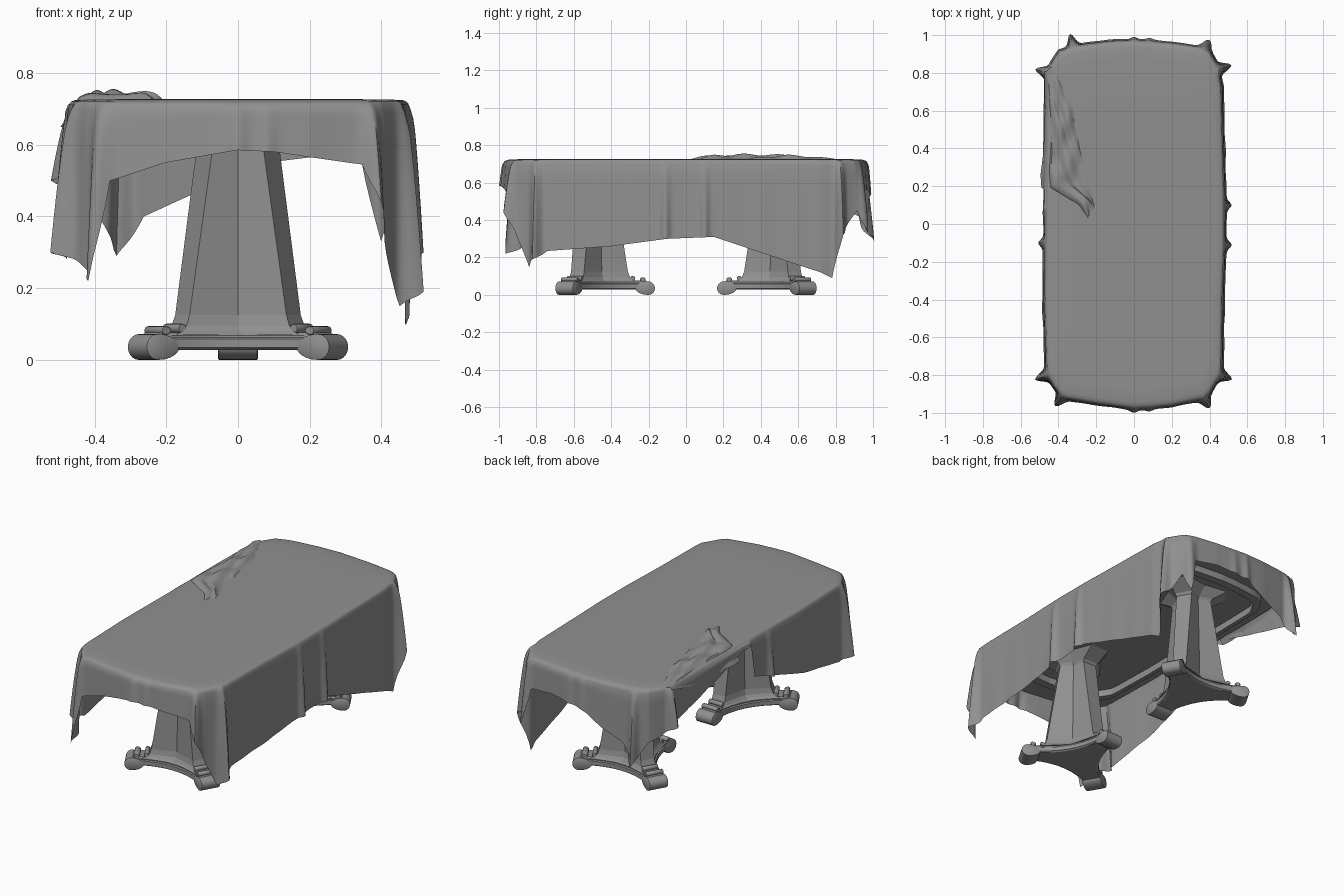
import bpy, math
from mathutils import Vector

old = bpy.data.objects.get("Cube")
if old:
    bpy.data.objects.remove(old, do_unlink=True)

grey = bpy.data.materials.new("plain_grey")
grey.use_nodes = True
colour = (0.28, 0.28, 0.28, 1)
grey.diffuse_color = colour
grey.node_tree.nodes["Principled BSDF"].inputs["Base Color"].default_value = colour


def add_mesh(name, verts, faces, smooth=None):
    mesh = bpy.data.meshes.new(name)
    mesh.from_pydata(verts, [], faces)
    mesh.materials.append(grey)
    obj = bpy.data.objects.new(name, mesh)
    bpy.context.collection.objects.link(obj)
    bpy.ops.object.select_all(action='DESELECT')
    obj.select_set(True)
    bpy.context.view_layer.objects.active = obj
    bpy.ops.object.mode_set(mode='EDIT')
    bpy.ops.mesh.select_all(action='SELECT')
    bpy.ops.mesh.normals_make_consistent(inside=False)
    bpy.ops.object.mode_set(mode='OBJECT')
    if smooth:
        bpy.ops.object.shade_smooth_by_angle(angle=math.radians(smooth))
    return obj


def loft(name, rings, smooth=None, caps=True, closed=False):
    """Skin a list of equal closed rings."""
    n, m = len(rings[0]), len(rings)
    verts = [p for ring in rings for p in ring]
    faces = []
    for j in range(m if closed else m - 1):
        k = (j + 1) % m
        for i in range(n):
            i2 = (i + 1) % n
            faces.append((j * n + i, j * n + i2, k * n + i2, k * n + i))
    if caps and not closed:
        faces.append(tuple(range(n)))
        faces.append(tuple(range((m - 1) * n, m * n)))
    return add_mesh(name, verts, faces, smooth)


def lerp_keys(t, keys):
    for (a, va), (b, vb) in zip(keys, keys[1:]):
        if t <= b:
            return va + (vb - va) * max(0, t - a) / (b - a)
    return keys[-1][1]


# Cloth edge: plan position and hem height, counter-clockwise from the front
edge = [
    (0, -.97, .585), (.1, -.965, .58), (.2, -.955, .565), (.34, -.925, .545),
    (.37, -.92, .44), (.4, -.89, .3), (.435, -.83, .15), (.455, -.8, .19),
    (.46, -.74, .235), (.465, -.4, .26), (.475, -.1, .3), (.475, .15, .31),
    (.47, .3, .26), (.46, .72, .12), (.45, .78, .09), (.45, .82, .32),
    (.43, .85, .37), (.4, .9, .45), (.37, .92, .33), (.34, .93, .55),
    (.2, .95, .565), (0, .965, .54), (-.13, .96, .46), (-.26, .945, .4),
    (-.32, .935, .29), (-.39, .91, .42), (-.43, .85, .45), (-.455, .8, .5),
    (-.46, .74, .52), (-.465, .45, .6), (-.465, .15, .69), (-.465, .08, .69),
    (-.465, .05, .5), (-.47, -.4, .35), (-.46, -.75, .28), (-.455, -.8, .3),
    (-.42, -.86, .26), (-.38, -.91, .22), (-.35, -.92, .5), (-.2, -.945, .55),
]
# Folds standing out from the edge: position and reach
folds = [
    (.455, -.8, .05), (.37, -.92, .045), (-.455, -.8, .055), (-.38, -.91, .05),
    (.45, .82, .055), (.37, .92, .045), (-.455, .8, .055), (-.32, .935, .06),
    (.475, .1, .025), (.475, -.11, .025), (-.47, -.1, .025),
    (0, .965, .012), (.08, .96, .008), (0, -.97, .012), (.08, -.965, .01),
]

samples = []
for a, b in zip(edge, edge[1:] + edge[:1]):
    a, b = Vector(a), Vector(b)
    steps = max(2, math.ceil((b - a).to_2d().length / .01))
    samples += [a.lerp(b, i / steps) for i in range(steps)]
count = len(samples)


def cloth_ring(s):
    """Ring of the hanging cloth, s = 0 at the table edge and 1 at the hem."""
    ring, run = [], 0
    for i, p in enumerate(samples):
        ahead, behind = samples[(i + 5) % count], samples[i - 5]
        tangent = (ahead - behind).to_2d().normalized()
        run += (p - samples[i - 1]).to_2d().length if i else 0
        fin = max(h * math.exp(-((p.x - x) ** 2 + (p.y - y) ** 2) / .022 ** 2)
                  for x, y, h in folds)
        wave = .0012 * (math.sin(run * 23) + math.sin(run * 37 + 1))
        out = .008 * min(1, s * 8) + (.008 + wave) * s + fin * s ** .6
        ring.append((p.x + tangent.y * out, p.y - tangent.x * out,
                     .714 + (p.z - .714) * s))
    return ring


def scaled_ring(k, z):
    return [(p.x * k, p.y * k, z) for p in samples]


top = [scaled_ring(k, z) for k, z in
       ((.02, .727), (.4, .727), (.7, .727), (.9, .726), (.97, .724), (.99, .72))]
hang = [cloth_ring(s) for s in (0, .04, .1, .18, .28, .4, .52, .64, .76, .88, 1)]
cloth = loft("tablecloth", top + hang, 50, caps=False)
# Close the small hole in the middle of the cloth
bpy.ops.object.mode_set(mode='EDIT')
bpy.ops.mesh.select_all(action='DESELECT')
bpy.ops.object.mode_set(mode='OBJECT')
for v in cloth.data.vertices[:count]:
    v.select = True
bpy.ops.object.mode_set(mode='EDIT')
bpy.ops.mesh.merge(type='CENTER')
bpy.ops.object.mode_set(mode='OBJECT')

# Gathered cloth lying on the table edge
rows, cols = 56, 28
verts, faces = [], []
for i in range(rows + 1):
    y = .03 + .79 * i / rows
    left = lerp_keys(y, [(.03, -.25), (.12, -.33), (.2, -.49), (.27, -.495),
                         (.4, -.475), (.82, -.475)])
    right = lerp_keys(y, [(.03, -.22), (.1, -.2), (.2, -.22), (.4, -.28),
                          (.6, -.31), (.82, -.39)])
    fade = min(1, (y - .02) / .1, (.86 - y) / .3)
    for j in range(cols + 1):
        v = j / cols
        fold = math.sin(v * 15 + y * 16) + .7 * math.sin(v * 8 - y * 30)
        mound = math.sin(math.pi * v ** 1.25) ** .8 if 0 < j < cols else 0
        z = .72 + mound * fade * (.022 + .008 * fold)
        if v < .2:
            z -= (.2 - v) * .35 * fade
        verts.append((left + (right - left) * v, y + .012 * math.sin(v * 9 + y * 20), z))
for i in range(rows):
    for j in range(cols):
        a = i * (cols + 1) + j
        faces.append((a, a + 1, a + cols + 2, a + cols + 1))
add_mesh("gathered_cloth", verts, faces, 40)

# Tabletop and the apron frame under it
loft("tabletop", [scaled_ring(.97, .665), scaled_ring(.985, .675), scaled_ring(.985, .71)], 30)
loft("apron", [scaled_ring(k, z) for k, z in
               ((.8, .625), (.8, .67), (.75, .67), (.75, .625))], 30, closed=True)


def tri_ring(z, r, half, mid, steps, cy, flip):
    """Three blunt corners joined by sides that bow in to distance mid."""
    ring = []
    for k in range(3):
        a = math.radians(90 + 120 * k)
        b = a + math.radians(120)
        p = Vector((math.cos(a), math.sin(a))) * r + Vector((-math.sin(a), math.cos(a))) * half
        q = Vector((math.cos(b), math.sin(b))) * r - Vector((-math.sin(b), math.cos(b))) * half
        m = (a + b) / 2
        ctrl = Vector((math.cos(m), math.sin(m))) * mid * 2 - (p + q) / 2
        for i in range(steps + 1):
            t = i / steps
            c = p * (1 - t) ** 2 + ctrl * 2 * t * (1 - t) + q * t * t
            ring.append((c.x, (c.y + cy) * flip, z))
    return ring


def roll(name, angle, r, z, radius, half, cy, flip, tail=1):
    """Round bar lying across one arm; tail stretches its inner side."""
    a = math.radians(angle)
    out, side = Vector((math.cos(a), math.sin(a), 0)), Vector((-math.sin(a), math.cos(a), 0))
    rings = []
    for w, k in ((-half, .88), (-half * .95, 1), (half * .95, 1), (half, .88)):
        ring = []
        for i in range(20):
            t = math.tau * i / 20
            reach = math.cos(t) * radius * k * (tail if math.cos(t) < 0 else 1)
            p = out * (r + reach) + side * w
            ring.append((p.x, (p.y + cy) * flip, z + math.sin(t) * radius * k))
        rings.append(ring)
    loft(name, rings, 40)


# Two pedestals, mirrored front to back
column = [(.07, .225, .05, .11), (.08, .205, .045, .1), (.095, .19, .042, .088),
          (.125, .179, .04, .08), (.6, .106, .045, .066), (.615, .115, .05, .075),
          (.668, .2, .06, .13)]
base = [(.028, .285, .045, .115), (.034, .295, .05, .125), (.058, .295, .05, .125),
        (.062, .285, .046, .117), (.068, .285, .046, .117), (.076, .275, .042, .105)]
for place, flip in (("front", 1), ("back", -1)):
    cy = -.49
    loft(place + "_column", [tri_ring(*s, 2, cy, flip) for s in column])
    loft(place + "_base", [tri_ring(*s, 12, cy, flip) for s in base], 30)
    for k in range(3):
        angle = 90 + 120 * k
        roll(f"{place}_foot_{k + 1}", angle, .288, .036, .036, .056, cy, flip, 1.9)
        roll(f"{place}_foot_scroll_{k + 1}", angle, .262, .082, .012, .05, cy, flip, 1.6)
        roll(f"{place}_column_scroll_{k + 1}", angle, .205, .088, .013, .045, cy, flip)
